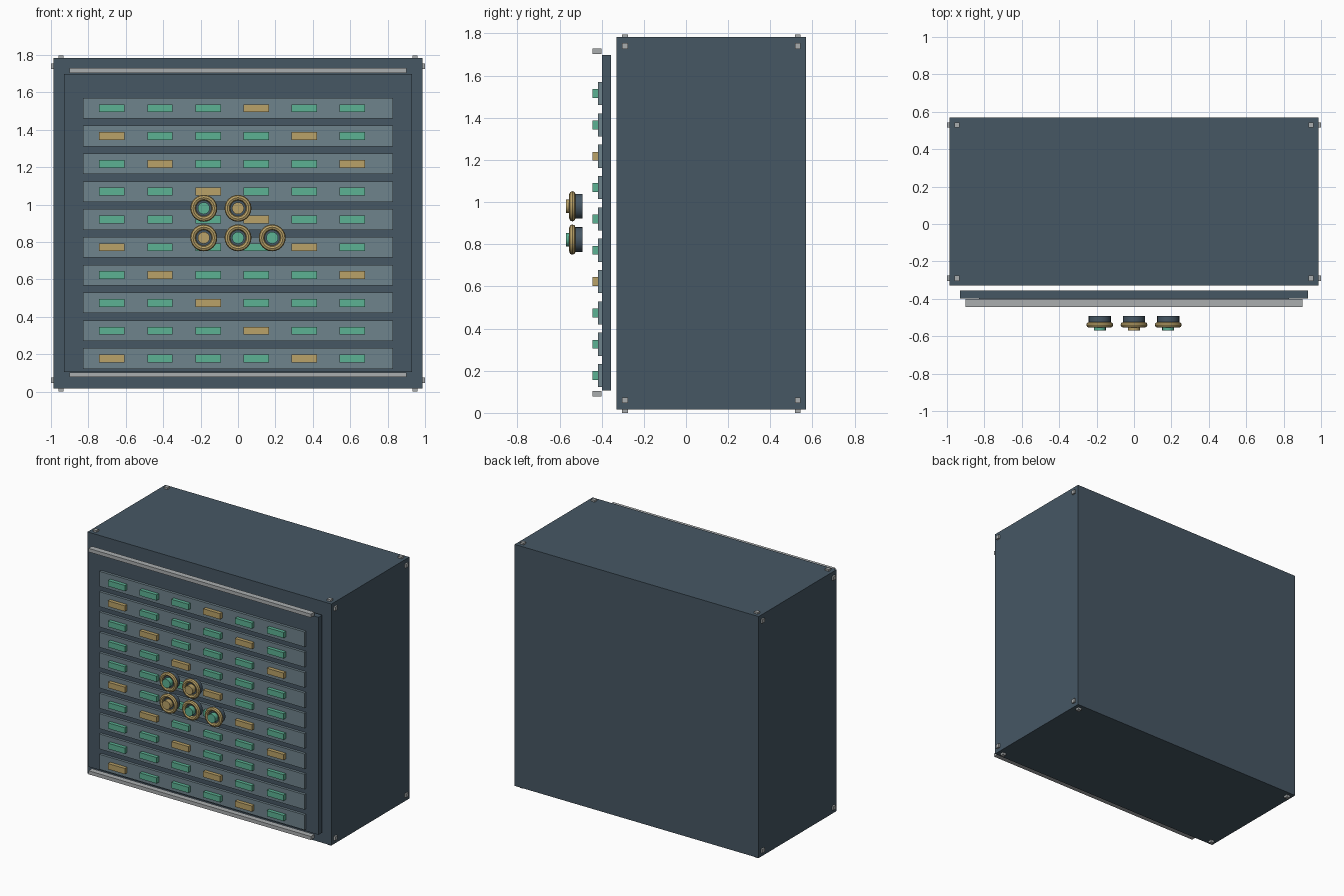
import bpy, math
from mathutils import Vector

default = bpy.data.objects.get("Cube")
if default:
    bpy.data.objects.remove(default, do_unlink=True)


def material(name, rgb):
    mat = bpy.data.materials.new(name)
    mat.use_nodes = True
    color = (*rgb, 1)
    mat.diffuse_color = color
    mat.node_tree.nodes["Principled BSDF"].inputs["Base Color"].default_value = color
    return mat


slate = material("slate_blue", (0.061, 0.095, 0.127))
drawer_grey = material("drawer_grey", (0.159, 0.227, 0.262))
green = material("jade_green", (0.107, 0.445, 0.296))
brass = material("brass", (0.491, 0.362, 0.138))
steel = material("steel", (0.402, 0.423, 0.429))


def box(name, low, high, mat):
    low, high = Vector(low), Vector(high)
    bpy.ops.mesh.primitive_cube_add(size=1, location=(low + high) / 2)
    ob = bpy.context.object
    ob.name = name
    ob.scale = high - low
    bpy.ops.object.transform_apply(location=False, rotation=False)
    ob.data.materials.append(mat)
    return ob


def finish_round(name, mat):
    ob = bpy.context.object
    ob.name = name
    ob.data.materials.append(mat)
    bpy.ops.object.shade_smooth_by_angle(angle=math.radians(35))


def disc(name, x, z, front, back, radius, mat, sides=24):
    bpy.ops.mesh.primitive_cylinder_add(
        vertices=sides, radius=radius, depth=back - front,
        location=(x, (front + back) / 2, z), rotation=(math.pi / 2, 0, 0))
    finish_round(name, mat)


# Cabinet body and the front panel that floats ahead of it
W, FRONT, BACK, BOTTOM, TOP = 0.987, -0.33, 0.57, 0.017, 1.783
box("cabinet", (-W, FRONT, BOTTOM), (W, BACK, TOP), slate)
box("front_panel", (-0.93, -0.398, 0.106), (0.93, -0.355, 1.697), slate)

# Rails above and below the panel
for name, z in (("top_rail", 1.716), ("bottom_rail", 0.09)):
    box(name, (-0.9, -0.443, z - 0.013), (0.9, -0.402, z + 0.013), steel)

# Square bolts at the corners of the sides, top and bottom
S, OUT = 0.014, 0.013
for y in (FRONT + 0.04, BACK - 0.04):
    for sx in (-1, 1):
        for z in (BOTTOM + 0.043, TOP - 0.043):
            x0, x1 = sorted((sx * (W - S), sx * (W + OUT)))
            box("side_bolt", (x0, y - S, z - S), (x1, y + S, z + S), steel)
        x = sx * 0.947
        box("top_bolt", (x - S, y - S, TOP - S), (x + S, y + S, TOP + OUT), steel)
        box("bottom_bolt", (x - S, y - S, 0), (x + S, y + S, BOTTOM + S), steel)

# Drawers with a row of indicator tabs, every fourth one brass on a diagonal
for row in range(10):
    z = 1.515 - row * 0.1487
    box("drawer", (-0.83, -0.417, z - 0.055), (0.83, -0.39, z + 0.055), drawer_grey)
    for col in range(6):
        x = -0.674 + col * 0.257
        mat = brass if (col - row - 3) % 4 == 0 else green
        box("indicator", (x - 0.068, -0.443, z - 0.021),
            (x + 0.068, -0.41, z + 0.021), mat)

# Floating dials: dark drum, brass ring and coloured cap
UPPER, LOWER, STEP = 0.98, 0.822, 0.183
for x, z, cap in ((-STEP, UPPER, green), (0, UPPER, brass),
                  (-STEP, LOWER, brass), (0, LOWER, green), (STEP, LOWER, green)):
    disc("dial_drum", x, z, -0.535, -0.491, 0.059, slate)
    bpy.ops.mesh.primitive_torus_add(
        major_radius=0.057, minor_radius=0.015, major_segments=24, minor_segments=8,
        location=(x, -0.539, z), rotation=(math.pi / 2, 0, 0))
    finish_round("dial_ring", brass)
    disc("dial_cap", x, z, -0.57, -0.53, 0.032, cap, 16)
